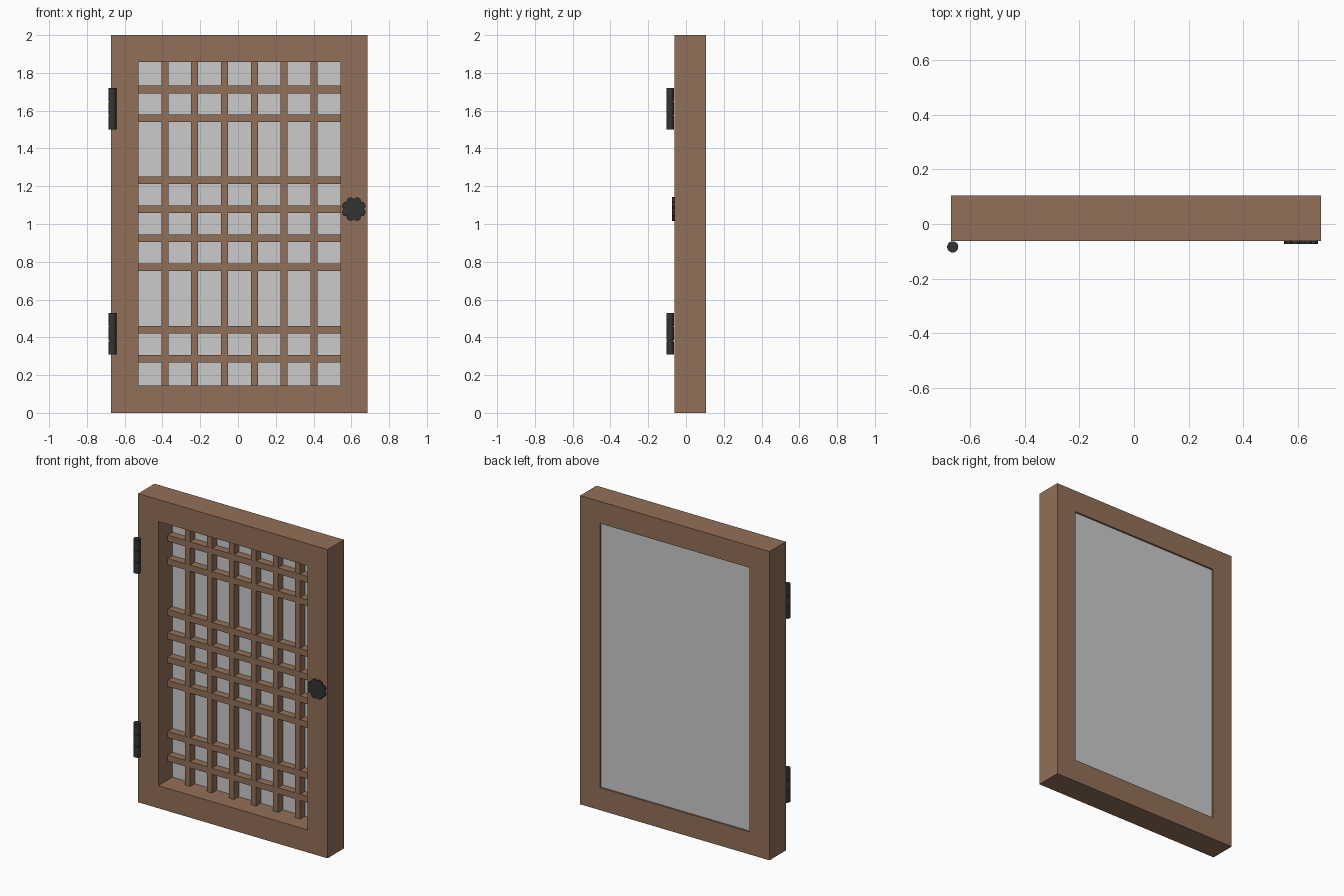
import bpy, bmesh, math

if "Cube" in bpy.data.objects:
    bpy.data.objects.remove(bpy.data.objects["Cube"])


def material(name, rgb):
    m = bpy.data.materials.new(name)
    m.diffuse_color = (*rgb, 1)
    m.use_nodes = True
    m.node_tree.nodes["Principled BSDF"].inputs["Base Color"].default_value = m.diffuse_color
    return m


WOOD = material("brown wood", (0.29, 0.16, 0.10))
METAL = material("dark metal", (0.033, 0.034, 0.034))
PANE = material("grey pane", (0.60, 0.60, 0.60))


def finish(name, bm, mat):
    bmesh.ops.recalc_face_normals(bm, faces=bm.faces[:])
    me = bpy.data.meshes.new(name)
    bm.to_mesh(me)
    bm.free()
    me.materials.append(mat)
    ob = bpy.data.objects.new(name, me)
    bpy.context.collection.objects.link(ob)
    return ob


def box(name, x0, x1, y0, y1, z0, z1, mat):
    bm = bmesh.new()
    bmesh.ops.create_cube(bm, size=1)
    for v in bm.verts:
        v.co.x = x1 if v.co.x > 0 else x0
        v.co.y = y1 if v.co.y > 0 else y0
        v.co.z = z1 if v.co.z > 0 else z0
    return finish(name, bm, mat)


FRONT, BACK = -0.062, 0.105
X0, X1, Z0, Z1 = -0.528, 0.542, 0.146, 1.857   # opening

# Outer frame: four rings of corners joined into a hollow rectangle
bm = bmesh.new()


def ring(x0, x1, z0, z1, y):
    return [bm.verts.new((x, y, z)) for x, z in ((x0, z0), (x1, z0), (x1, z1), (x0, z1))]


rings = [ring(-0.672, 0.685, 0, 2, FRONT), ring(X0, X1, Z0, Z1, FRONT),
         ring(X0, X1, Z0, Z1, BACK), ring(-0.672, 0.685, 0, 2, BACK)]
for r in range(4):
    a, b = rings[r], rings[(r + 1) % 4]
    for i in range(4):
        j = (i + 1) % 4
        bm.faces.new((a[i], a[j], b[j], b[i]))
finish("frame", bm, WOOD)

# Pane set slightly in from the back
box("pane", X0, X1, 0.084, 0.094, Z0, Z1, PANE)

# Lattice bars
for i in range(6):
    x = -0.387 + i * 0.1577
    box("vertical_bar", x - 0.0185, x + 0.0185, 0.036, 0.085, Z0, Z1, WOOD)
for z in (0.287, 0.441, 0.771, 0.925, 1.079, 1.231, 1.561, 1.712):
    box("horizontal_bar", X0, X1, 0.035, 0.085, z - 0.02, z + 0.02, WOOD)


# Hinges: three knuckles around a pin
def cylinder(name, x, y, z0, z1, r):
    bm = bmesh.new()
    bmesh.ops.create_cone(bm, cap_ends=True, segments=24, radius1=r, radius2=r, depth=z1 - z0)
    bmesh.ops.translate(bm, vec=(x, y, (z0 + z1) / 2), verts=bm.verts[:])
    for f in bm.faces:
        f.smooth = abs(f.normal.z) < 0.5
    for e in bm.edges:
        e.smooth = all(f.smooth for f in e.link_faces)
    return finish(name, bm, METAL)


for base in (0.308, 1.5):
    cylinder("hinge_pin", -0.665, -0.084, base + 0.005, base + 0.215, 0.016)
    for k in range(3):
        z = base + k * 0.0745
        cylinder("hinge_knuckle", -0.665, -0.084, z, z + 0.071, 0.0205)

# Eight-lobed rosette plate on the right stile
bm = bmesh.new()
pts = []
for k in range(8):
    for deg, r in ((-22.5, 0.054), (-11, 0.064), (0, 0.065), (11, 0.064)):
        a = math.radians(22.5 + 45 * k + deg)
        pts.append(bm.verts.new((0.613 + r * math.cos(a), FRONT - 0.011, 1.079 + r * math.sin(a))))
face = bm.faces.new(pts)
ext = bmesh.ops.extrude_face_region(bm, geom=[face])
bmesh.ops.translate(bm, vec=(0, 0.012, 0),
                    verts=[v for v in ext["geom"] if isinstance(v, bmesh.types.BMVert)])
if not face.is_valid or len(bm.faces) < 34:
    bm.faces.new(pts)
finish("rosette_plate", bm, METAL)
